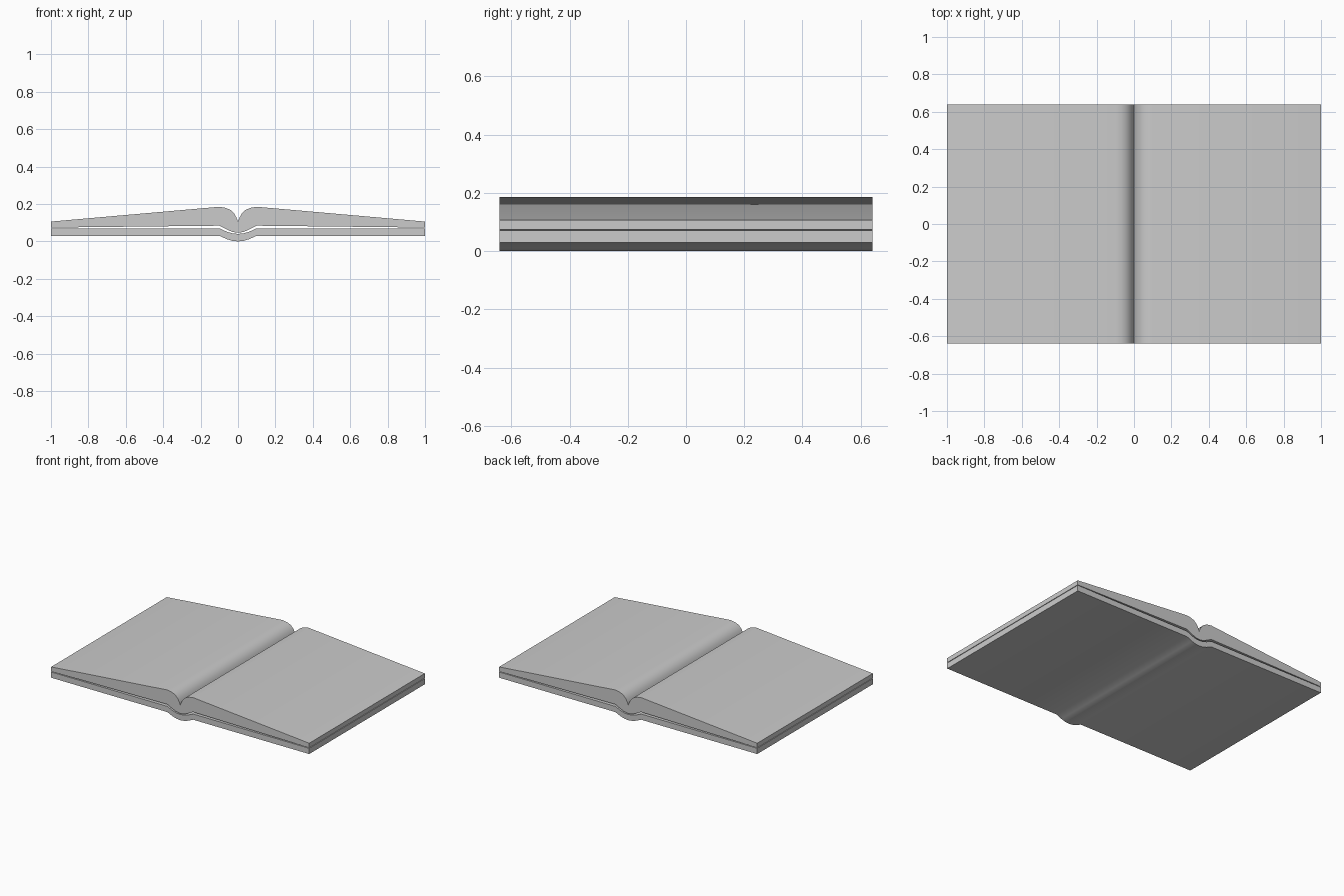
import bpy, bmesh

if "Cube" in bpy.data.objects:
    bpy.data.objects.remove(bpy.data.objects["Cube"])

HALF_DEPTH = 0.64


def mirrored(half):
    """Mirror a spine-to-edge profile across x = 0."""
    return [(-x, z) for x, z in reversed(half[1:])] + half


def slab(name, top_half, bottom_half):
    """Extrude a symmetric cross-section along y; the end caps are quad strips."""
    top, bottom = mirrored(top_half), mirrored(bottom_half)
    bm = bmesh.new()
    t = [bm.verts.new((x, -HALF_DEPTH, z)) for x, z in top]
    b = [bm.verts.new((x, -HALF_DEPTH, z)) for x, z in bottom]
    faces = [bm.faces.new((b[i], b[i + 1], t[i + 1], t[i])) for i in range(len(t) - 1)]
    ext = bmesh.ops.extrude_face_region(bm, geom=faces, use_keep_orig=True)
    moved = [g for g in ext["geom"] if isinstance(g, bmesh.types.BMVert)]
    bmesh.ops.translate(bm, vec=(0, 2 * HALF_DEPTH, 0), verts=moved)
    bmesh.ops.recalc_face_normals(bm, faces=bm.faces)
    mesh = bpy.data.meshes.new(name)
    bm.to_mesh(mesh)
    bm.free()
    obj = bpy.data.objects.new(name, mesh)
    bpy.context.collection.objects.link(obj)
    bpy.ops.object.select_all(action='DESELECT')
    obj.select_set(True)
    bpy.context.view_layer.objects.active = obj
    bpy.ops.object.shade_smooth_by_angle(angle=0.6)
    return obj


# Cover: flat boards dipping into a rounded spine
slab("cover",
     [(0, 0.04), (0.03, 0.043), (0.06, 0.052), (0.1, 0.07), (1, 0.07)],
     [(0, 0.0), (0.03, 0.003), (0.06, 0.012), (0.1, 0.03), (1, 0.03)])

# Pages: swelling towards the gutter, tapering to the outer edges
slab("pages",
     [(0, 0.106), (0.008, 0.127), (0.02, 0.148), (0.04, 0.168), (0.065, 0.179), (0.1, 0.185), (1, 0.106)],
     [(0, 0.047), (0.015, 0.048), (0.03, 0.051), (0.05, 0.059), (0.075, 0.071), (0.1, 0.084), (1, 0.074)])
